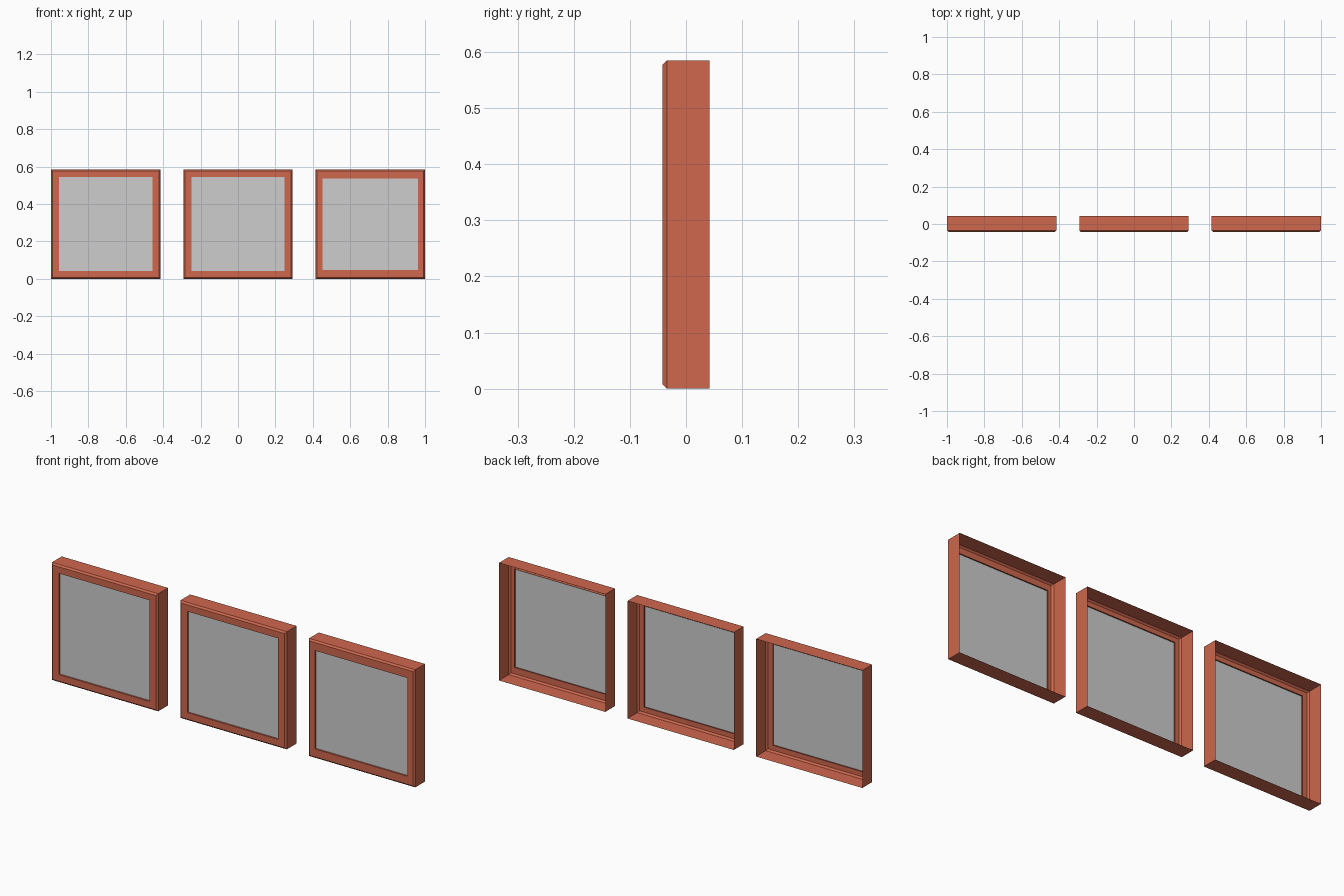
import bpy
import bmesh

cube = bpy.data.objects.get("Cube")
if cube:
    bpy.data.objects.remove(cube, do_unlink=True)

SIZE = 0.585        # outer side of each frame
SPACING = 0.7075    # distance between frame centres
BACK, FRONT = 0.042, -0.042
BEVEL = 0.008


def make_material(name, rgb):
    mat = bpy.data.materials.new(name)
    mat.use_nodes = True
    color = (*rgb, 1)
    mat.diffuse_color = color
    mat.node_tree.nodes["Principled BSDF"].inputs["Base Color"].default_value = color
    return mat


terracotta = make_material("terracotta", (0.62, 0.136, 0.073))
grey = make_material("grey", (0.61, 0.61, 0.61))


def rectangle(bm, inset_x, inset_z, y):
    """Four corners of an upright rectangle set in from the outer edge."""
    hx, hz = SIZE / 2 - inset_x, SIZE / 2 - inset_z
    return [bm.verts.new((sx * hx, y, sz * hz + SIZE / 2))
            for sx, sz in ((-1, -1), (1, -1), (1, 1), (-1, 1))]


def finish(bm, name, x, mat):
    mesh = bpy.data.meshes.new(name)
    bm.to_mesh(mesh)
    bm.free()
    mesh.materials.append(mat)
    obj = bpy.data.objects.new(name, mesh)
    obj.location.x = x
    bpy.context.collection.objects.link(obj)
    return obj


def make_frame(name, x, border_x, border_z):
    # Open-backed shell: outer wall, bevel, front face, inner return
    bm = bmesh.new()
    profile = [(0, 0, BACK), (0, 0, FRONT + BEVEL), (BEVEL, BEVEL, FRONT),
               (border_x, border_z, FRONT), (border_x, border_z, FRONT + 0.014)]
    rings = [rectangle(bm, *step) for step in profile]
    for a, b in zip(rings, rings[1:]):
        for i in range(4):
            j = (i + 1) % 4
            bm.faces.new((a[i], b[i], b[j], a[j])).normal_flip()
    bm.normal_update()
    # Point the shell outward, judged by its front faces
    if any(f.normal.y > 0.9 for f in bm.faces):
        bmesh.ops.reverse_faces(bm, faces=bm.faces[:])
    finish(bm, name + "_frame", x, terracotta)

    # Flat pane just behind the front face
    bm = bmesh.new()
    bm.faces.new(rectangle(bm, border_x, border_z, FRONT + 0.008))
    finish(bm, name + "_pane", x, grey)


make_frame("right", -SPACING, 0.043, 0.041)
make_frame("middle", 0, 0.043, 0.041)
make_frame("left", SPACING, 0.037, 0.048)
